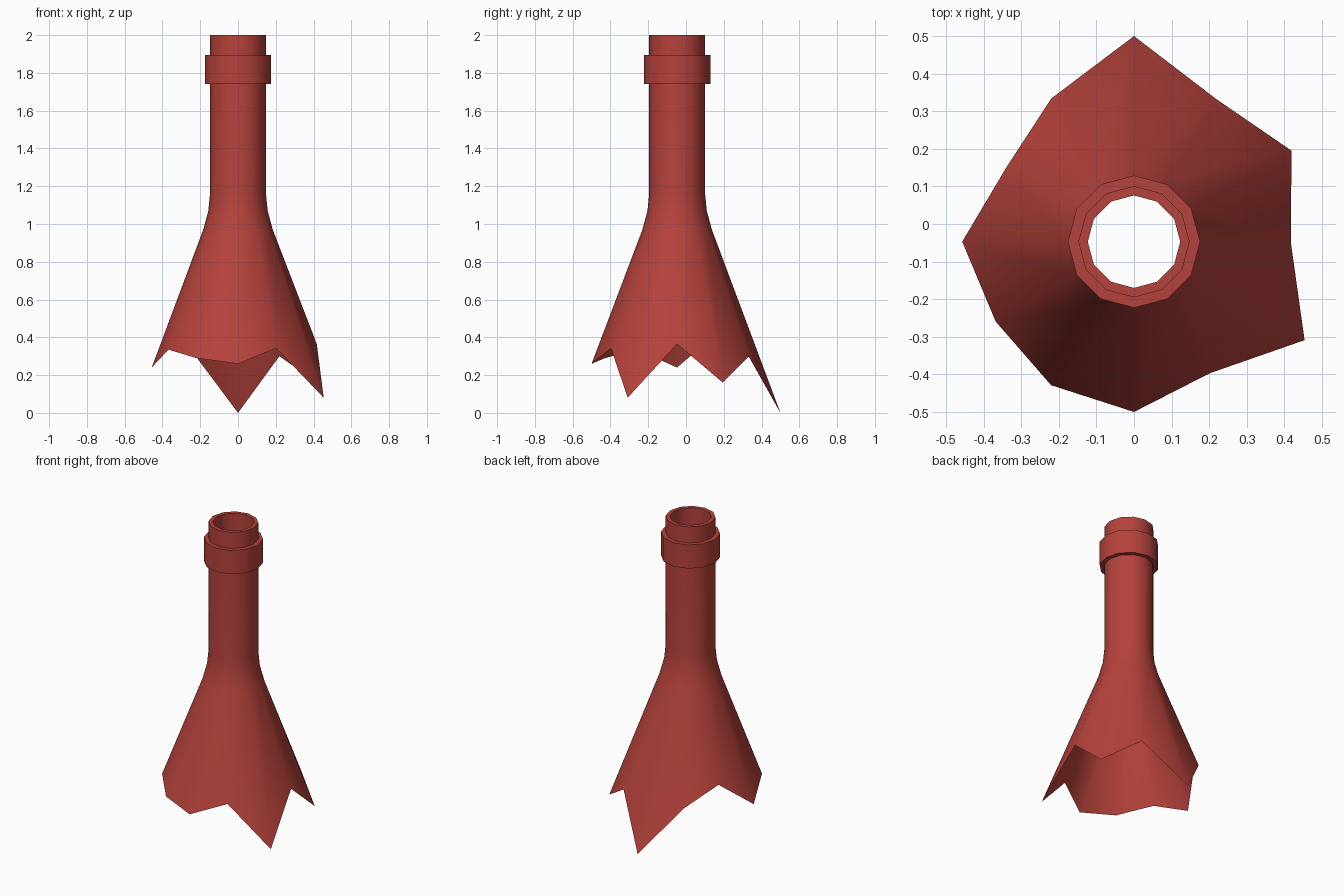
import bpy, bmesh, math

if "Cube" in bpy.data.objects:
    bpy.data.objects.remove(bpy.data.objects["Cube"])

SIDES = 12
CX, CY = 0.0, -0.047   # axis of the bottle

glass = bpy.data.materials.new("red glass")
glass.diffuse_color = (0.47, 0.055, 0.045, 1)
glass.use_nodes = True
glass.node_tree.nodes["Principled BSDF"].inputs["Base Color"].default_value = glass.diffuse_color


def loft(name, rings, closed=False):
    """Skin a list of rings; each ring is a list of 12 (radius, z) pairs."""
    bm = bmesh.new()
    loops = []
    for ring in rings:
        loops.append([bm.verts.new((CX + r * math.cos(math.tau * i / SIDES),
                                    CY + r * math.sin(math.tau * i / SIDES), z))
                      for i, (r, z) in enumerate(ring)])
    pairs = list(zip(loops, loops[1:]))
    if closed:
        pairs.append((loops[-1], loops[0]))
    for a, b in pairs:
        for i in range(SIDES):
            j = (i + 1) % SIDES
            bm.faces.new((a[i], a[j], b[j], b[i]))
    bmesh.ops.recalc_face_normals(bm, faces=bm.faces)
    me = bpy.data.meshes.new(name)
    bm.to_mesh(me)
    bm.free()
    me.materials.append(glass)
    ob = bpy.data.objects.new(name, me)
    bpy.context.collection.objects.link(ob)
    bpy.ops.object.select_all(action='DESELECT')
    ob.select_set(True)
    bpy.context.view_layer.objects.active = ob
    bpy.ops.object.shade_smooth_by_angle(angle=math.radians(35))
    return ob


def ring(r, z):
    return [(r, z)] * SIDES


# jagged broken rim, counter-clockwise from +x
broken = [(0.417, 0.365), (0.484, 0.16), (0.438, 0.30), (0.547, 0.0),
          (0.440, 0.295), (0.393, 0.41), (0.457, 0.24), (0.425, 0.335),
          (0.441, 0.29), (0.453, 0.26), (0.404, 0.342), (0.524, 0.08)]

# bottle: broken rim, shoulder, neck, lip, then the inner wall back to the rim
loft("broken_bottle", [
    broken,
    ring(0.184, 0.97), ring(0.157, 1.07), ring(0.148, 1.16), ring(0.148, 2.0),
    ring(0.123, 2.0), ring(0.123, 1.16), ring(0.132, 1.07), ring(0.16, 0.97),
], closed=True)

# collar band around the neck
loft("neck_collar", [ring(0.148, 1.74), ring(0.176, 1.74),
                     ring(0.176, 1.895), ring(0.148, 1.895)])
